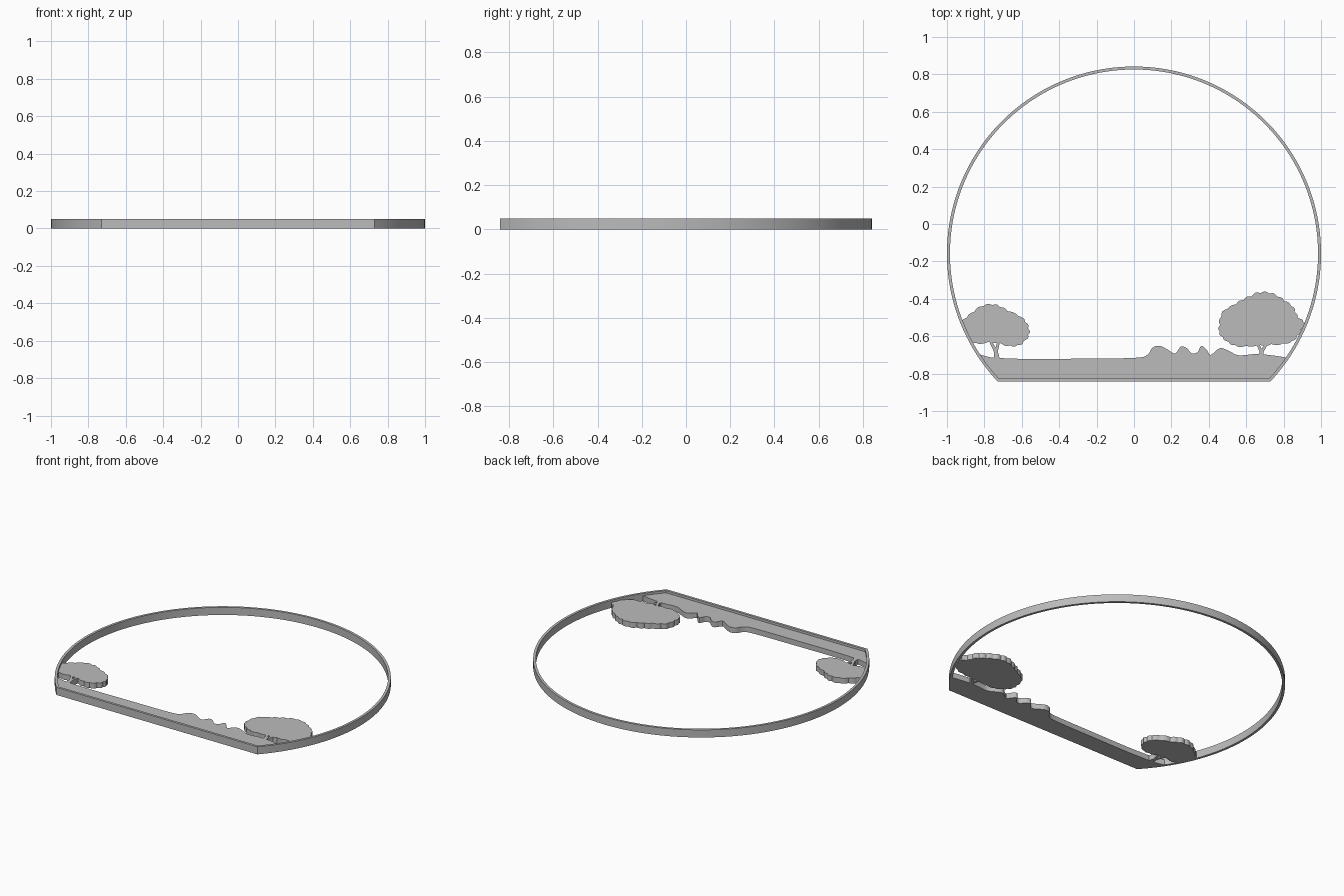
import bpy, bmesh, math
from mathutils import Vector

cube = bpy.data.objects.get("Cube")
if cube:
    bpy.data.objects.remove(cube, do_unlink=True)

HEIGHT, RELIEF = 0.05, 0.035      # rim height, scenery thickness
CY, R, WALL, BASE = -0.158, 1.0, 0.016, -0.842

grey = bpy.data.materials.new("plain grey")
grey.use_nodes = True
grey.diffuse_color = (0.5, 0.5, 0.5, 1)
grey.node_tree.nodes["Principled BSDF"].inputs["Base Color"].default_value = (0.5, 0.5, 0.5, 1)


def finish(name, bm, angle=30):
    bmesh.ops.recalc_face_normals(bm, faces=bm.faces)
    mesh = bpy.data.meshes.new(name)
    bm.to_mesh(mesh)
    bm.free()
    mesh.materials.append(grey)
    obj = bpy.data.objects.new(name, mesh)
    bpy.context.collection.objects.link(obj)
    bpy.ops.object.select_all(action='DESELECT')
    obj.select_set(True)
    bpy.context.view_layer.objects.active = obj
    bpy.ops.object.shade_smooth_by_angle(angle=math.radians(angle))
    return obj


def slab(name, points, top=RELIEF):
    """Flat plate from a closed outline."""
    bm = bmesh.new()
    face = bm.faces.new([bm.verts.new((x, y, 0)) for x, y in points])
    ext = bmesh.ops.extrude_face_region(bm, geom=[face], use_keep_orig=True)
    verts = [v for v in ext["geom"] if isinstance(v, bmesh.types.BMVert)]
    bmesh.ops.translate(bm, verts=verts, vec=(0, 0, top))
    return finish(name, bm)


def within_rim(p):
    """Pull a point back so it ends inside the rim wall."""
    d = Vector((p[0], p[1] - CY))
    limit = R - WALL / 2
    if d.length > limit:
        d *= limit / d.length
    return d.x, d.y + CY


def smooth(points, steps, closed=True):
    """Catmull-Rom curve through the points."""
    n, out = len(points), []
    pick = (lambda i: points[i % n]) if closed else (lambda i: points[max(0, min(n - 1, i))])
    for i in range(n if closed else n - 1):
        a, b, c, d = (Vector(pick(i + k)) for k in (-1, 0, 1, 2))
        for s in range(steps):
            t = s / steps
            out.append((b * 2 + (c - a) * t + (a * 2 - b * 5 + c * 4 - d) * t * t
                        + (b * 3 - a - c * 3 + d) * t ** 3) / 2)
    if not closed:
        out.append(Vector(points[-1]))
    return out


# Rim: circle cut off by a straight base
def rim_outline(radius, base, segments=160):
    start = math.asin((base - CY) / radius)
    sweep = math.pi - 2 * start
    return [(radius * math.cos(start + sweep * i / segments),
             CY + radius * math.sin(start + sweep * i / segments)) for i in range(segments + 1)]


bm = bmesh.new()
loops = [[bm.verts.new((x, y, z)) for x, y in rim_outline(R - inset, BASE + inset)]
         for inset, z in ((0, 0), (0, HEIGHT), (WALL, HEIGHT), (WALL, 0))]
count = len(loops[0])
for k in range(4):
    a, b = loops[k], loops[(k + 1) % 4]
    for i in range(count):
        j = (i + 1) % count
        bm.faces.new((a[i], a[j], b[j], b[i]))
finish("rim", bm)

# Ground strip with bushes along its upper edge
ridge = [(-.83, -.695), (-.78, -.71), (-.73, -.716), (-.55, -.722), (-.3, -.72), (0, -.716),
         (.07, -.7), (.1, -.66), (.14, -.652), (.18, -.672), (.22, -.692), (.25, -.656),
         (.28, -.662), (.31, -.692), (.34, -.685), (.36, -.652), (.39, -.675), (.41, -.7),
         (.46, -.664), (.51, -.68), (.56, -.702), (.66, -.695), (.75, -.704), (.82, -.715)]
corner = math.sqrt((R - WALL / 2) ** 2 - (BASE + WALL / 2 - CY) ** 2)
arc = [p for p in rim_outline(R - WALL / 2, BASE + WALL / 2) if p[1] < -0.72]
right_arc = [p for p in arc if p[0] > 0]
left_arc = [p for p in arc if p[0] < 0]
top_edge = [within_rim(p) for p in smooth(ridge, 4, closed=False)]
slab("ground", left_arc + right_arc + top_edge[::-1])


# Tree crowns with a leafy, scalloped edge
def crown(name, points, lobes):
    curve = smooth(points, 8)
    mid = sum(curve, Vector((0, 0))) / len(curve)
    leafy = []
    for i, p in enumerate(curve):
        bump = abs(math.sin(math.pi * lobes * i / len(curve))) - 0.6
        leafy.append(within_rim(p + (p - mid).normalized() * 0.009 * bump))
    slab(name, leafy)


crown("left_crown", [(-.92, -.53), (-.88, -.485), (-.81, -.437), (-.74, -.432), (-.68, -.46),
                     (-.6, -.5), (-.565, -.55), (-.565, -.6), (-.61, -.645), (-.67, -.652),
                     (-.75, -.632), (-.85, -.638), (-.9, -.59)], 19)
crown("right_crown", [(.455, -.54), (.475, -.47), (.54, -.428), (.6, -.395), (.67, -.366),
                      (.74, -.372), (.8, -.405), (.85, -.445), (.875, -.495), (.91, -.53),
                      (.88, -.59), (.84, -.63), (.76, -.645), (.66, -.65), (.56, -.655),
                      (.5, -.63), (.46, -.59)], 25)


# Forked trunks: tapered limbs between two points
def limb(name, a, b, wide, narrow):
    a, b = Vector(a), Vector(b)
    side = (b - a).orthogonal().normalized()
    slab(name, [a - side * wide, a + side * wide, b + side * narrow, b - side * narrow])


def trunk(prefix, foot, fork, tips):
    limb(prefix + "_trunk", foot, fork, 0.016, 0.011)
    for i, tip in enumerate(tips):
        limb(f"{prefix}_branch_{i + 1}", fork, tip, 0.009, 0.007)


trunk("left", (-.732, -.73), (-.738, -.685), [(-.768, -.625), (-.725, -.635)])
trunk("right", (.678, -.72), (.682, -.685), [(.658, -.635), (.712, -.635)])
